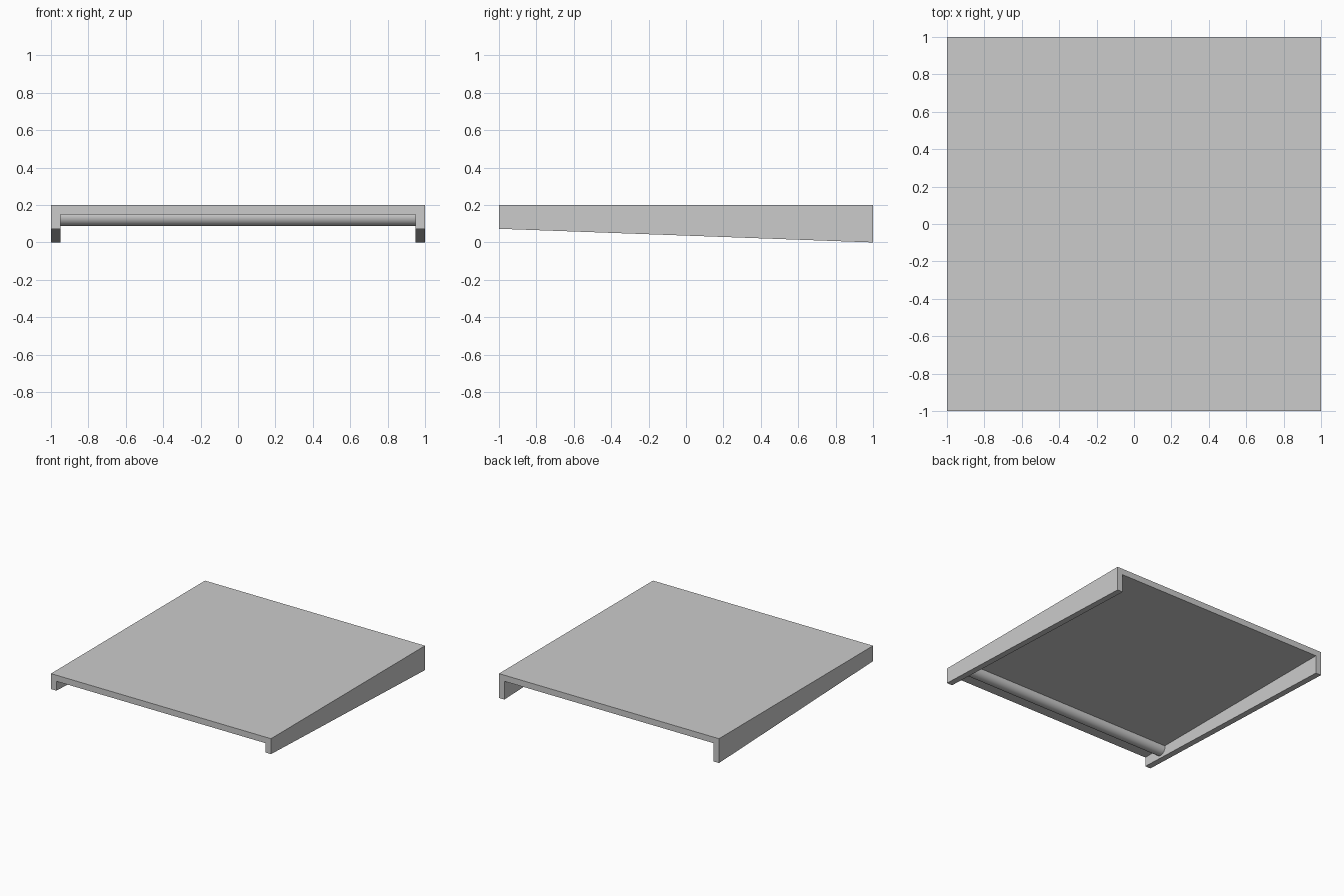
import bpy
import bmesh
import math

cube = bpy.data.objects.get("Cube")
if cube:
    bpy.data.objects.remove(cube, do_unlink=True)

grey = bpy.data.materials.new("light_grey")
grey.use_nodes = True
colour = (0.6, 0.6, 0.6, 1)
grey.diffuse_color = colour
grey.node_tree.nodes["Principled BSDF"].inputs["Base Color"].default_value = colour

TOP, UNDER, WALL = 0.2, 0.15, 0.05
FRONT_DROP = 0.073


def extrude_profile(name, profile, depth):
    """Make a solid from a closed outline pushed along the depth vector."""
    bm = bmesh.new()
    face = bm.faces.new([bm.verts.new(p) for p in profile])
    moved = bmesh.ops.extrude_face_region(bm, geom=[face])["geom"]
    verts = [v for v in moved if isinstance(v, bmesh.types.BMVert)]
    bmesh.ops.translate(bm, verts=verts, vec=depth)
    bmesh.ops.recalc_face_normals(bm, faces=bm.faces)
    mesh = bpy.data.meshes.new(name)
    bm.to_mesh(mesh)
    bm.free()
    mesh.materials.append(grey)
    obj = bpy.data.objects.new(name, mesh)
    bpy.context.collection.objects.link(obj)
    return obj


# Channel-shaped cover: flat top with a wall down each side
inner = 1 - WALL
outline = [(-1, 0), (-1, TOP), (1, TOP), (1, 0),
           (inner, 0), (inner, UNDER), (-inner, UNDER), (-inner, 0)]
cover = extrude_profile("cover", [(x, -1, z) for x, z in outline], (0, 2, 0))

# Side walls taper towards the front
for v in cover.data.vertices:
    if v.co.z < 0.01 and v.co.y < 0:
        v.co.z = FRONT_DROP

# Round cross bar sunk into the underside near the front
bpy.ops.mesh.primitive_cylinder_add(
    vertices=64, radius=0.05, depth=2 * inner,
    location=(0, -0.82, 0.138), rotation=(0, math.pi / 2, 0))
bar = bpy.context.object
bar.name = "cross_bar"
bar.data.materials.append(grey)
bpy.ops.object.shade_smooth_by_angle()
